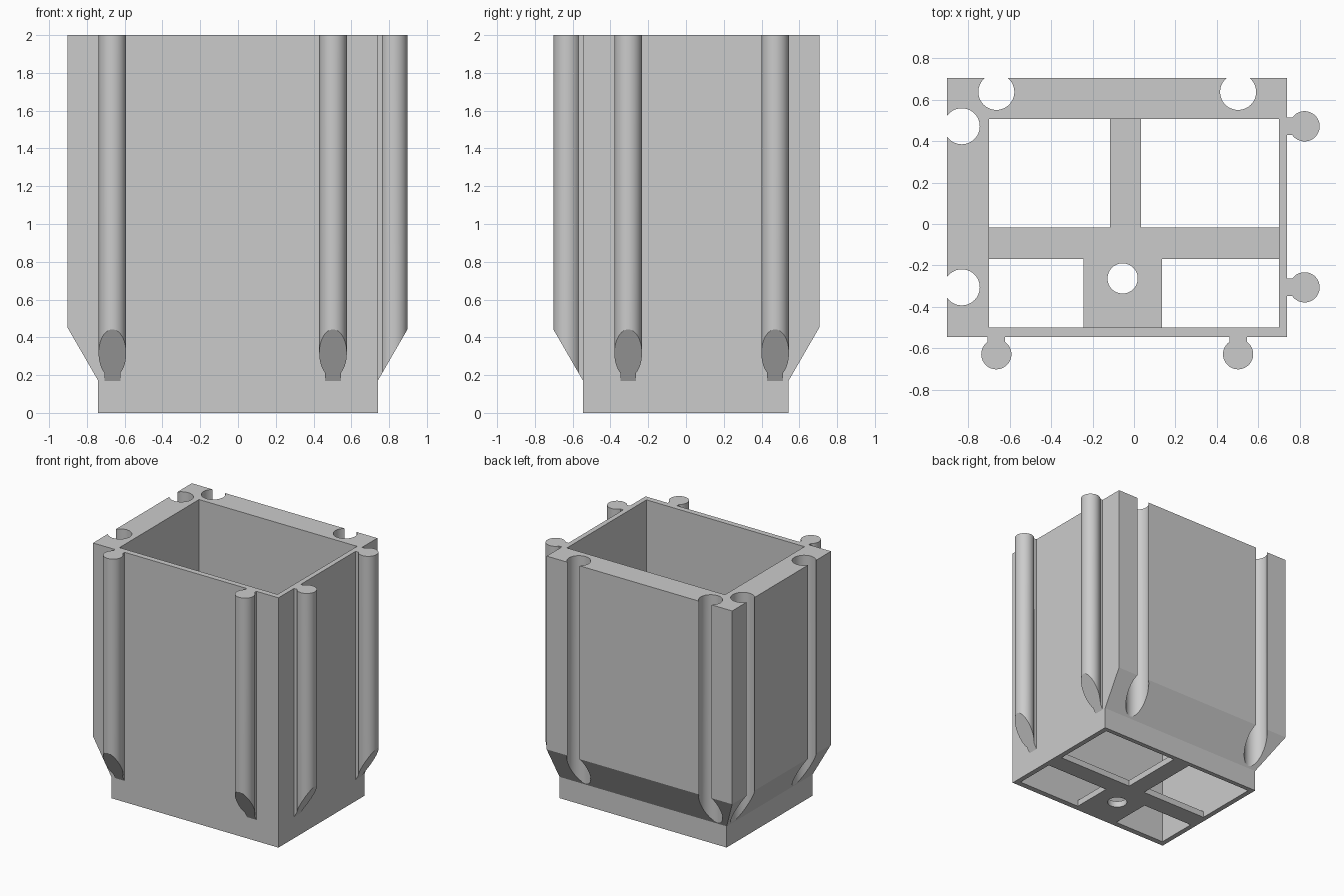
import bpy, bmesh, math

if "Cube" in bpy.data.objects:
    bpy.data.objects.remove(bpy.data.objects["Cube"])

SLOPE = math.tan(math.radians(60))   # steepness of the lead-in chamfer
LEDGE, TOP, FLOOR = 0.17, 2.0, 0.05  # chamfer start, rim, floor thickness

grey = bpy.data.materials.new("light grey plastic")
grey.diffuse_color = (0.6, 0.6, 0.6, 1)
grey.use_nodes = True
grey.node_tree.nodes["Principled BSDF"].inputs["Base Color"].default_value = grey.diffuse_color


def loft(name, rings):
    """Closed solid through rings with equal point counts."""
    bm = bmesh.new()
    loops = [[bm.verts.new(p) for p in ring] for ring in rings]
    n = len(loops[0])
    for a, b in zip(loops, loops[1:]):
        for i in range(n):
            j = (i + 1) % n
            bm.faces.new((a[i], a[j], b[j], b[i]))
    bm.faces.new(loops[0][::-1])
    bm.faces.new(loops[-1])
    bmesh.ops.recalc_face_normals(bm, faces=bm.faces)
    mesh = bpy.data.meshes.new(name)
    bm.to_mesh(mesh)
    bm.free()
    mesh.materials.append(grey)
    ob = bpy.data.objects.new(name, mesh)
    bpy.context.collection.objects.link(ob)
    return ob


def rect(x0, x1, y0, y1, z):
    return [(x0, y0, z), (x1, y0, z), (x1, y1, z), (x0, y1, z)]


def rod(x, y, r, z0, z1, n=48):
    pts = [(x + r * math.cos(2 * math.pi * i / n),
            y + r * math.sin(2 * math.pi * i / n)) for i in range(n)]
    return loft("cutter", [[(px, py, z) for px, py in pts] for z in (z0, z1)])


def activate(ob):
    bpy.ops.object.select_all(action='DESELECT')
    ob.select_set(True)
    bpy.context.view_layer.objects.active = ob


def cut(ob, cutter):
    mod = ob.modifiers.new("cut", 'BOOLEAN')
    mod.operation, mod.solver, mod.object = 'DIFFERENCE', 'EXACT', cutter
    activate(ob)
    bpy.ops.object.modifier_apply(modifier=mod.name)
    bpy.data.objects.remove(cutter)


def smooth(ob):
    activate(ob)
    bpy.ops.object.shade_smooth_by_angle(angle=math.radians(20))


# Box body, thicker on the left and back above the chamfer
X0, X1, Y0, Y1 = -0.74, 0.74, -0.545, 0.543
WIDE = 0.163
shoulder = LEDGE + WIDE * SLOPE
body = loft("box_body", [
    rect(X0, X1, Y0, Y1, 0), rect(X0, X1, Y0, Y1, LEDGE),
    rect(X0 - WIDE, X1, Y0, Y1 + WIDE, shoulder),
    rect(X0 - WIDE, X1, Y0, Y1 + WIDE, TOP)])

# Inner cavity
IX0, IX1, IY0, IY1 = -0.70, 0.70, -0.50, 0.507
cut(body, loft("cutter", [rect(IX0, IX1, IY0, IY1, z) for z in (-1, 3)]))

# Joining sockets on the back and left
FRONT_X, SIDE_Y = (-0.665, 0.503), (-0.306, 0.472)
for x in FRONT_X:
    cut(body, rod(x, 0.638, 0.087, 0.1, 2.5))
for y in SIDE_Y:
    cut(body, rod(-0.832, y, 0.087, 0.1, 2.5))
smooth(body)

# Floor bars with the screw hole
outline = [(-0.245, IY0), (0.135, IY0), (0.135, -0.168), (IX1, -0.168),
           (IX1, -0.018), (0.033, -0.018), (0.033, IY1), (-0.115, IY1),
           (-0.115, -0.018), (IX0, -0.018), (IX0, -0.168), (-0.245, -0.168)]
floor = loft("floor_bars", [[(x, y, z) for x, y in outline] for z in (0, FLOOR)])
cut(floor, rod(-0.055, -0.263, 0.073, -1, 1))
smooth(floor)

# Joining tongues: round bead on a narrow neck, slanted lower end
R, NECK, REACH = 0.073, 0.042, 0.084


def tongue(name, place):
    a0 = math.asin(NECK / R)
    pts = [(-NECK, 0.0)]
    for i in range(41):
        a = math.pi + a0 + (2 * math.pi - 2 * a0) * i / 40
        pts.append((R * math.sin(a), REACH + R * math.cos(a)))
    pts.append((NECK, 0.0))
    # bead runs from one side of the neck round to the other
    if pts[1][0] > 0:
        pts = [(-s, d) for s, d in pts]
        pts[0], pts[-1] = (NECK, 0.0), (-NECK, 0.0)
    low = [(*place(s, d), LEDGE + d * SLOPE) for s, d in pts]
    high = [(*place(s, d), TOP) for s, d in pts]
    smooth(loft(name, [low, high]))


for x, side in zip(FRONT_X, ("left", "right")):
    tongue("front_tongue_" + side, lambda s, d: (x + s, Y0 - d))
for y, side in zip(SIDE_Y, ("front", "back")):
    tongue("right_tongue_" + side, lambda s, d: (X1 + d, y + s))
